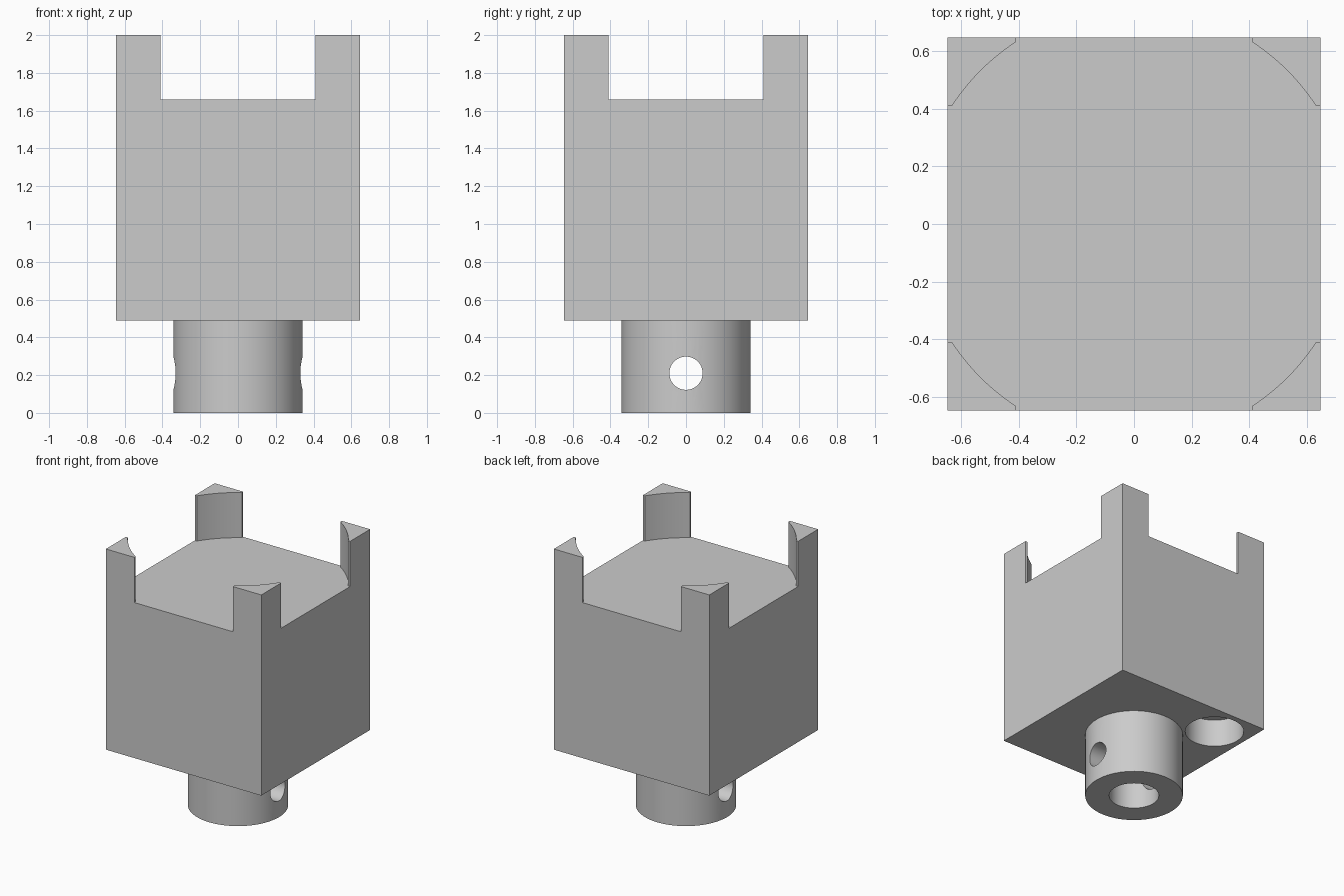
import bpy
import bmesh
from math import asin, cos, sin, pi, radians
from mathutils import Vector, Matrix

if "Cube" in bpy.data.objects:
    bpy.data.objects.remove(bpy.data.objects["Cube"])

HALF = 0.647        # half width of the block
BASE = 0.49         # underside of the block
FLOOR = 1.66        # floor between the corner prongs
TOP = 2.0
SLOT = 0.41         # half width of the side openings
BORE = 0.752        # radius of the round pocket

grey = bpy.data.materials.new("plain grey")
grey.use_nodes = True
grey.diffuse_color = (0.6, 0.6, 0.6, 1)
grey.node_tree.nodes["Principled BSDF"].inputs["Base Color"].default_value = (0.6, 0.6, 0.6, 1)


def prism(name, outline, z0, z1):
    """Extrude a closed xy outline from z0 to z1."""
    bm = bmesh.new()
    face = bm.faces.new([bm.verts.new((x, y, z0)) for x, y in outline])
    grown = bmesh.ops.extrude_face_region(bm, geom=[face])["geom"]
    verts = [g for g in grown if isinstance(g, bmesh.types.BMVert)]
    bmesh.ops.translate(bm, verts=verts, vec=(0, 0, z1 - z0))
    bmesh.ops.recalc_face_normals(bm, faces=bm.faces)
    mesh = bpy.data.meshes.new(name)
    bm.to_mesh(mesh)
    bm.free()
    mesh.materials.append(grey)
    obj = bpy.data.objects.new(name, mesh)
    bpy.context.collection.objects.link(obj)
    return obj


def circle(radius, cx=0, cy=0, n=64):
    return [(cx + radius * cos(2 * pi * i / n), cy + radius * sin(2 * pi * i / n))
            for i in range(n)]


def cut(target, cutter):
    """Subtract the cutter from the target, then discard the cutter."""
    cutter.hide_render = True
    bpy.context.view_layer.objects.active = target
    mod = target.modifiers.new("cut", 'BOOLEAN')
    mod.operation, mod.solver, mod.object = 'DIFFERENCE', 'EXACT', cutter
    bpy.ops.object.modifier_apply(modifier=mod.name)
    bpy.data.objects.remove(cutter)


# Block with a round pocket open on four sides, leaving four corner prongs
block = prism("block", [(-HALF, -HALF), (HALF, -HALF), (HALF, HALF), (-HALF, HALF)], BASE, TOP)
start = asin(SLOT / BORE)
steps = 16
arc = [start + (pi / 2 - 2 * start) * i / steps for i in range(steps + 1)]
quarter = [(0.8, -SLOT), (0.8, SLOT)] + [(BORE * cos(a), BORE * sin(a)) for a in arc]
pocket = []
for k in range(4):
    turn = Matrix.Rotation(k * pi / 2, 2)
    pocket += [tuple(turn @ Vector(p)) for p in quarter]
cut(block, prism("pocket_cutter", pocket, FLOOR, TOP + 0.2))

# Blind hole in the underside near the back right corner
cut(block, prism("underside_hole_cutter", circle(0.205, -0.4, 0.4), BASE - 0.1, BASE + 0.21))

# Hollow mounting post with a cross hole through its sides
post = prism("mounting_post", circle(0.342), 0, BASE)
cut(post, prism("axial_cutter", circle(0.174), -0.1, BASE + 0.1))
cross = prism("cross_hole_cutter", circle(0.088, n=48), -0.5, 0.5)
cross.data.transform(Matrix.Translation((0, 0, 0.21)) @ Matrix.Rotation(pi / 2, 4, 'Y'))
cut(post, cross)

# Smooth the round walls and keep the edges crisp
for obj in (block, post):
    bpy.ops.object.select_all(action='DESELECT')
    obj.select_set(True)
    bpy.context.view_layer.objects.active = obj
    bpy.ops.object.shade_smooth_by_angle(angle=radians(20))
